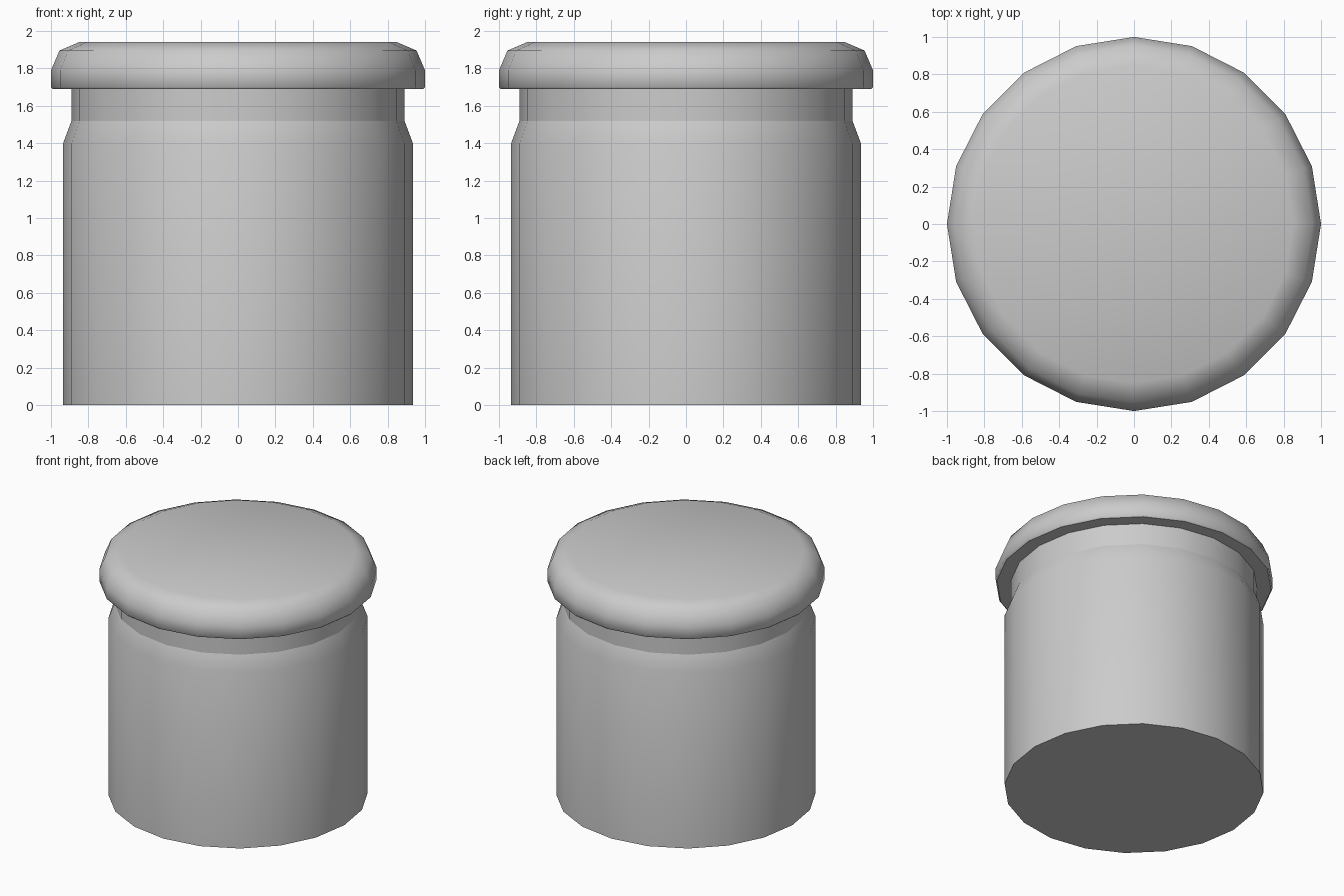
import bpy, bmesh, math

if "Cube" in bpy.data.objects:
    bpy.data.objects.remove(bpy.data.objects["Cube"])

SIDES = 20


def lathe(name, profile, sharp_rings=()):
    """Revolve (radius, z) points about z and cap both ends."""
    bm = bmesh.new()
    rings = []
    for r, z in profile:
        rings.append([bm.verts.new((r * math.cos(2 * math.pi * i / SIDES),
                                    r * math.sin(2 * math.pi * i / SIDES), z))
                      for i in range(SIDES)])
    for low, high in zip(rings, rings[1:]):
        for i in range(SIDES):
            j = (i + 1) % SIDES
            bm.faces.new((low[i], low[j], high[j], high[i]))
    bm.faces.new(rings[0][::-1])
    bm.faces.new(rings[-1])
    bm.normal_update()

    # smooth shading, with hard edges at steep angles and chosen rings
    for f in bm.faces:
        f.smooth = True
    for e in bm.edges:
        e.smooth = e.calc_face_angle() < math.radians(50)
    for k in sharp_rings:
        for i in range(SIDES):
            bm.edges.get((rings[k][i], rings[k][(i + 1) % SIDES])).smooth = False

    mesh = bpy.data.meshes.new(name)
    bm.to_mesh(mesh)
    bm.free()
    obj = bpy.data.objects.new(name, mesh)
    bpy.context.collection.objects.link(obj)
    return obj


# jar body: straight wall, sloped shoulder, narrow neck running into the lid
lathe("jar_body", [(0.935, 0), (0.935, 1.40), (0.89, 1.52), (0.89, 1.72)],
      sharp_rings=[2])

# overhanging lid with a rounded top edge
lathe("lid", [(0.99, 1.69), (1.0, 1.70), (1.0, 1.79), (0.955, 1.895),
              (0.85, 1.94)], sharp_rings=[0])
